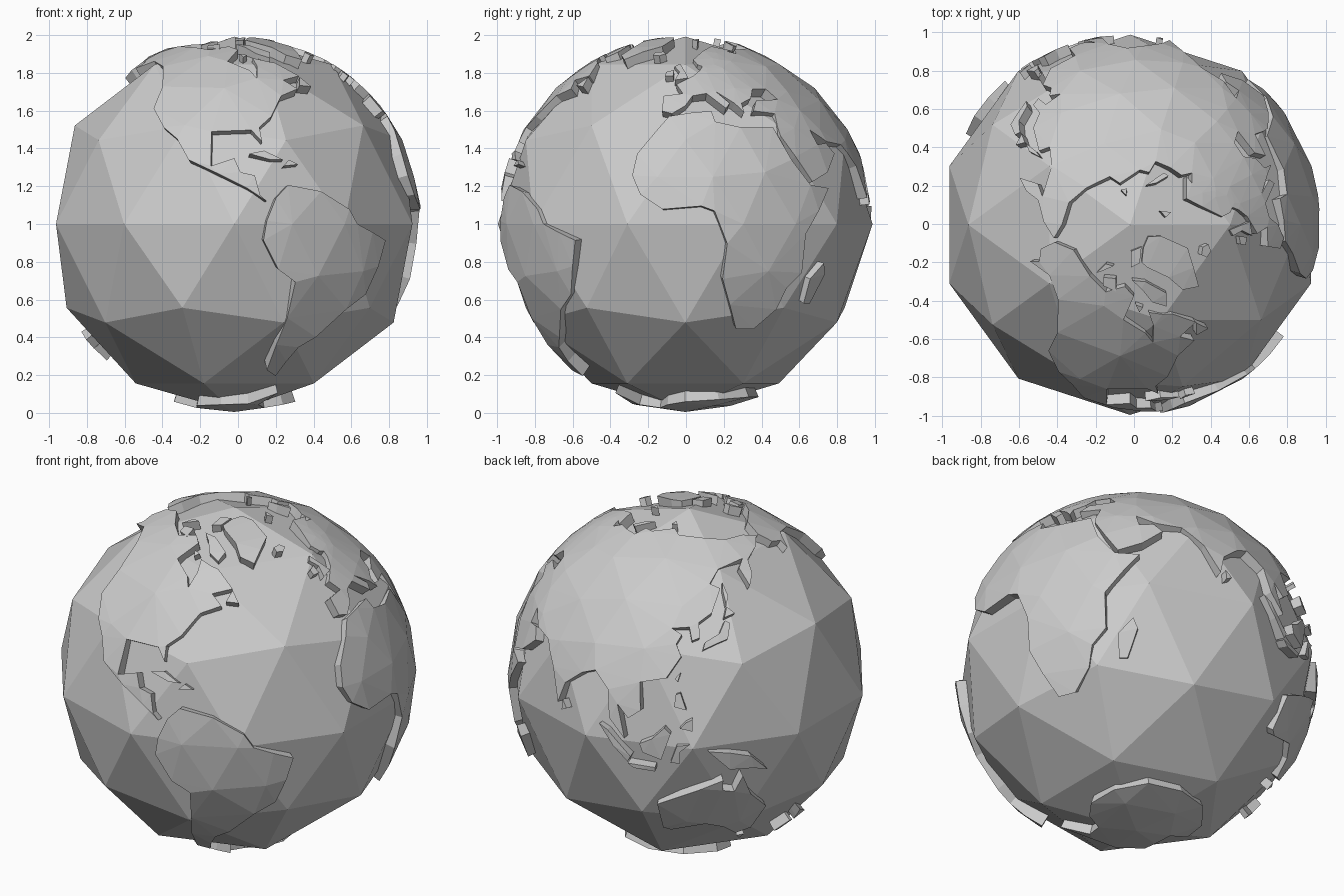
import bpy, bmesh, math
from mathutils import Vector
from mathutils.geometry import delaunay_2d_cdt

if "Cube" in bpy.data.objects:
    bpy.data.objects.remove(bpy.data.objects["Cube"])

CENTRE = Vector((-0.02, -0.004, 1.0))
OCEAN_R, LAND_R, BASE_R = 0.992, 0.995, 0.88


def on_sphere(lon, lat):
    a, b = math.radians(lon), math.radians(lat)
    return Vector((math.cos(b) * math.cos(a), math.cos(b) * math.sin(a), math.sin(b)))


def seg_dist(p, a, b):
    d = b - a
    t = max(0, min(1, (p - a).dot(d) / max(d.length_squared, 1e-9)))
    return (p - a - d * t).length


# Even points over the sphere, used as inner land vertices
bm = bmesh.new()
bmesh.ops.create_icosphere(bm, subdivisions=3, radius=1)
GRID = [v.co.normalized() for v in bm.verts]
bm.free()

# Ocean ball
bpy.ops.mesh.primitive_ico_sphere_add(subdivisions=2, radius=OCEAN_R, location=CENTRE)
bpy.context.object.name = "ocean"


def land(name, *outline):
    """Raised plate: lon/lat outline, filled on the sphere and given thick walls."""
    raw = [on_sphere(*p) for p in outline]
    rim = []
    for a, b in zip(raw, raw[1:] + raw[:1]):
        n = max(1, math.ceil(a.angle(b) / 0.22))
        rim += [a.lerp(b, i / n).normalized() for i in range(n)]
    c = sum(rim, Vector()).normalized()
    east = Vector((0, 0, 1)).cross(c)
    east = east.normalized() if east.length > 0.1 else Vector((1, 0, 0))
    north = c.cross(east).normalized()
    east = north.cross(c)

    def flat(p):
        d = Vector((p.dot(east), p.dot(north)))
        return d.normalized() * c.angle(p) if d.length > 1e-9 else d

    def unflat(q):
        r = q.length
        if r < 1e-9:
            return c.copy()
        return c * math.cos(r) + (east * q.x + north * q.y) * (math.sin(r) / r)

    loop = [flat(p) for p in rim]
    reach = max(p.length for p in loop)
    pairs = list(zip(loop, loop[1:] + loop[:1]))
    inner = [flat(g) for g in GRID if c.angle(g) < reach]
    inner = [q for q in inner if min(seg_dist(q, a, b) for a, b in pairs) > 0.05]
    vs, _, fs, *_ = delaunay_2d_cdt(loop + inner, [], [list(range(len(loop)))], 1, 1e-5)

    bm = bmesh.new()
    tops = [bm.verts.new(unflat(v) * LAND_R) for v in vs]
    lows = [bm.verts.new(unflat(v) * BASE_R) for v in vs]
    edges = set()
    for f in fs:
        bm.faces.new([tops[i] for i in f])
        bm.faces.new([lows[i] for i in reversed(f)])
        edges |= {(f[i], f[(i + 1) % len(f)]) for i in range(len(f))}
    for a, b in edges:
        if (b, a) not in edges:
            bm.faces.new([tops[b], tops[a], lows[a], lows[b]])
    bmesh.ops.delete(bm, geom=[v for v in bm.verts if not v.link_faces], context='VERTS')
    bmesh.ops.recalc_face_normals(bm, faces=bm.faces)
    me = bpy.data.meshes.new(name)
    bm.to_mesh(me)
    bm.free()
    ob = bpy.data.objects.new(name, me)
    ob.location = CENTRE
    bpy.context.collection.objects.link(ob)


# Americas
land("north_america", (-167, 66), (-156, 71), (-128, 70), (-110, 68), (-95, 71), (-87, 68), (-94, 60),
     (-82, 55), (-79, 51), (-77, 57), (-78, 62), (-70, 60), (-65, 59), (-56, 52), (-66, 50), (-61, 46),
     (-70, 43), (-76, 35), (-81, 31), (-80.5, 26), (-84, 30), (-98, 29.5), (-97.5, 18), (-90, 20.5),
     (-88, 16), (-83.5, 15), (-82, 9), (-80, 7), (-86, 11), (-95, 15.5), (-105, 20), (-110, 27),
     (-116, 31), (-123, 38), (-124, 47), (-134, 57), (-148, 60), (-160, 56), (-158, 59), (-165, 61))
land("south_america", (-77, 8), (-73, 12), (-62, 10), (-52, 4.5), (-49, 0), (-36, -5), (-38, -13), (-41, -22),
     (-48, -27), (-57, -37), (-63, -41), (-66, -47), (-68, -54), (-74, -51), (-73, -40), (-71, -30),
     (-70, -18), (-76, -14), (-81, -5), (-80, 1))

# Africa, Europe and Asia
land("africa", (-6, 35), (10, 37), (11, 33), (20, 31), (33, 31), (37, 20), (43, 12), (51, 11), (40, -3),
     (40, -15), (35, -20), (33, -27), (26, -34), (19, -34), (12, -17), (13, -6), (9, 4), (5, 5.5),
     (-7, 4.5), (-14, 9), (-17, 15), (-16, 22), (-10, 30))
land("europe", (55, 68.5), (44, 68), (40, 65), (34, 67), (41, 67), (25, 71), (14, 67), (5, 61), (7, 58), (12, 56),
     (17, 58), (18, 62), (24, 65.5), (22, 61), (29, 60), (21, 56), (11, 54), (10, 57.5), (8, 55), (4, 52),
     (-4, 48), (-1, 44), (-9, 43), (-9, 37), (-5, 36), (0, 39), (3, 43), (9, 44), (16, 38), (18, 40),
     (13, 45), (20, 40), (23, 36.5), (23, 40), (28, 42), (31, 46), (38, 46), (41, 41.5), (30, 41),
     (27, 37), (36, 36), (35, 31), (50, 30), (50, 45))
land("arabia", (35, 31), (35, 28), (39, 21), (44, 13), (52, 16), (59, 22), (56, 25.5), (51, 25), (50, 30))
land("asia", (50, 30), (50, 45), (55, 68.5), (68, 69), (70, 73), (80, 73), (104, 77), (113, 74), (140, 72.5),
     (160, 70), (180, 69), (190, 66), (178, 63), (165, 60), (162, 55), (157, 51), (156, 58), (162, 61),
     (143, 59), (136, 54), (141, 52), (135, 44), (129, 41), (129, 36), (126, 35), (125, 39.5), (118, 39),
     (122, 37), (120, 34), (122, 30), (117, 23), (108, 21), (109, 12), (105, 9), (101, 13), (104, 2),
     (98.5, 8), (97, 17), (91, 22), (86, 20), (80, 15), (78, 8), (73, 18), (69, 22), (66, 25), (57, 26))

# Southern lands
land("australia", (114, -22), (122, -18), (129, -15), (136, -12), (136, -16), (140, -17), (142.5, -11), (146, -19),
     (153, -26), (150, -37), (144, -39), (138, -34), (131, -31.5), (118, -35), (115, -34))
land("antarctica", (0, -71), (30, -69), (60, -67), (90, -67), (120, -67), (150, -68.5), (170, -71), (167, -78),
     (-160, -78), (-140, -75), (-105, -74), (-75, -73), (-58, -64), (-62, -74), (-40, -78), (-20, -74))

# Northern islands
land("greenland", (-73, 78), (-60, 82), (-33, 83.5), (-20, 80), (-22, 71), (-42, 61), (-51, 64), (-54, 70), (-68, 76))
land("arctic_island_a", (-88, 73), (-75, 72), (-62, 66), (-66, 62), (-74, 65), (-80, 70))
land("arctic_island_b", (-117, 72), (-105, 73), (-102, 69), (-114, 69.5))
land("arctic_island_c", (-89, 77), (-76, 78), (-63, 82.5), (-88, 82))
land("arctic_island_d", (-125, 72), (-120, 74), (-112, 76.5), (-122, 76))
land("arctic_island_e", (-86, 65), (-81, 64), (-84, 62.5))
land("arctic_island_f", (12, 79), (25, 80), (17, 77))
land("arctic_island_g", (52, 71), (57, 71), (68, 77), (58, 75))
land("arctic_island_h", (95, 79), (105, 79), (98, 81))
land("iceland", (-23, 64), (-18, 63.5), (-14, 65), (-17, 66.5), (-23, 66))
land("britain", (-5, 50), (1.5, 51), (0, 54), (-3, 58.5), (-6, 57), (-3, 54))
land("ireland", (-10, 52), (-6, 52), (-6, 55), (-10, 54))
land("newfoundland", (-59, 47.5), (-53, 47), (-56, 51.5))

# Tropical and southern islands
land("cuba", (-85, 22), (-80, 23), (-74, 20), (-78, 20))
land("hispaniola", (-74, 18), (-69, 18.5), (-72, 20))
land("madagascar", (44, -25), (47, -25), (50.5, -15.5), (49, -12), (44, -17))
land("sri_lanka", (80, 6), (82, 7), (80, 9.5))
land("sumatra", (95, 5.5), (98, 4), (106, -4), (105, -6), (100, -1))
land("java", (105, -6.5), (114, -7), (114, -8.5), (107, -8))
land("borneo", (109, 1), (113, 3), (117, 7), (119, 5), (116, -4), (110, -2))
land("sulawesi", (119, -5), (121, 1), (125, 1.5), (122, -1), (122, -5))
land("philippines_north", (120, 14), (124, 13), (122, 18.5), (120.5, 18))
land("philippines_south", (122, 7), (126, 6), (126, 10), (124, 9))
land("new_guinea", (131, -1), (138, -2), (145, -4), (151, -10), (146, -8.5), (138, -8))
land("taiwan", (120, 23), (121, 22), (122, 25))
land("japan_main", (130, 32), (136, 34), (140, 35), (142, 40), (140, 41), (137, 37), (131, 34.5))
land("japan_north", (140, 42), (145, 43), (142, 45.5))
land("sakhalin", (142, 46), (144, 49), (143, 54), (142, 51))
land("new_zealand_north", (175, -41.5), (178.5, -38), (173, -35), (174, -39))
land("new_zealand_south", (167, -46), (170, -46.5), (174, -41.5), (172, -41))
land("southern_small_island", (145, -41), (148.5, -41), (147, -43.5))
